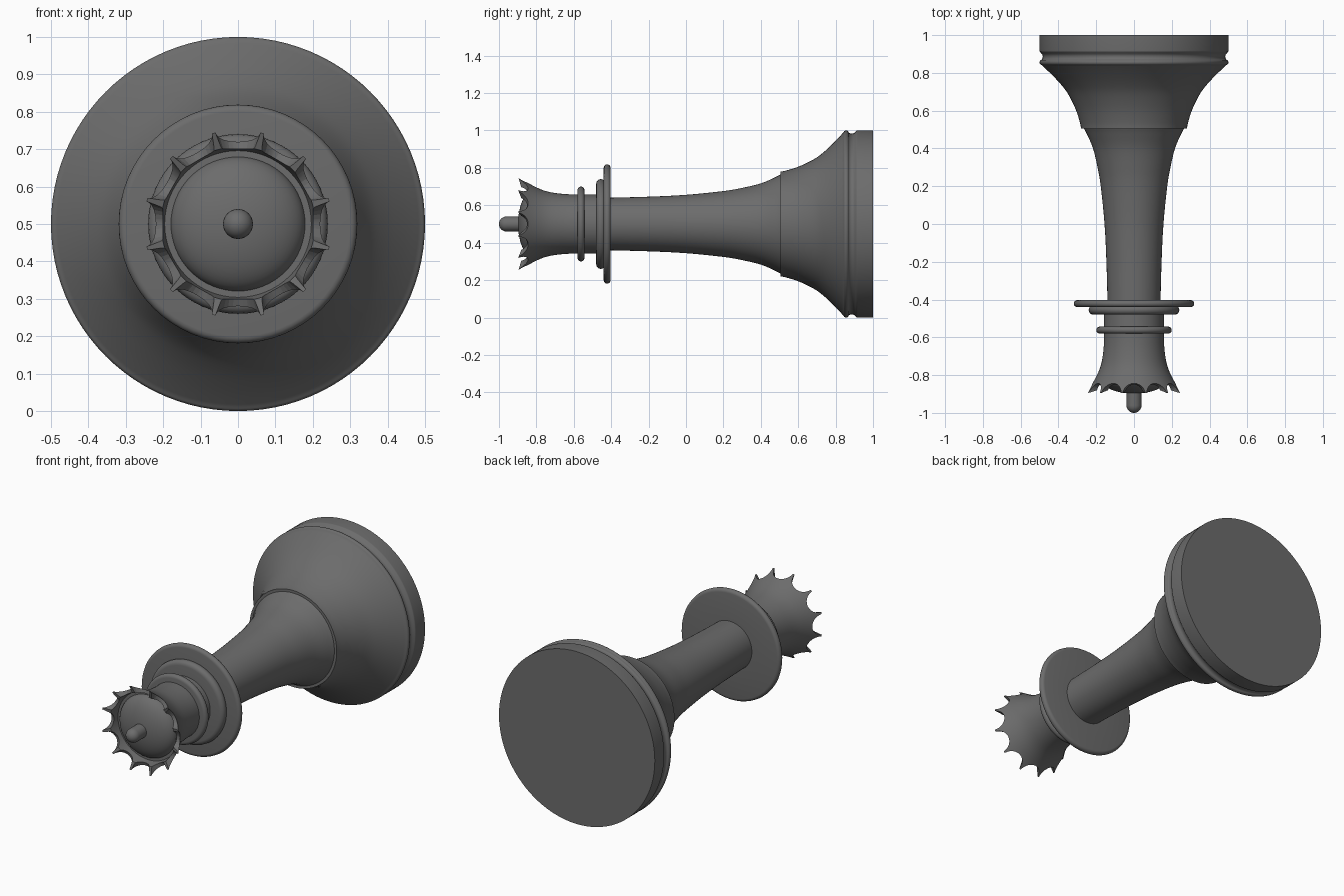
import bpy, bmesh
from math import sin, cos, pi, radians
from mathutils import Matrix, Vector

if "Cube" in bpy.data.objects:
    bpy.data.objects.remove(bpy.data.objects["Cube"])

AXIS_Z = 0.5   # the piece lies along y with its axis at this height

# Dark grey finish
dark = bpy.data.materials.new("dark_grey")
dark.diffuse_color = (0.15, 0.15, 0.15, 1)
dark.use_nodes = True
dark.node_tree.nodes["Principled BSDF"].inputs["Base Color"].default_value = dark.diffuse_color


def curve(pts, steps=4):
    """Smooth Catmull-Rom run through (radius, y) points."""
    p = [Vector(q) for q in [pts[0], *pts, pts[-1]]]
    out = []
    for a, b, c, d in zip(p, p[1:], p[2:], p[3:]):
        for i in range(steps):
            t = i / steps
            out.append(tuple(0.5 * (2 * b + (c - a) * t + (2 * a - 5 * b + 4 * c - d) * t * t
                                    + (3 * b - a - 3 * c + d) * t ** 3)))
    return out + [tuple(pts[-1])]


def arc(r, y, rr, ry, a0, a1, n=8):
    """Elliptical arc in the (radius, y) plane."""
    angles = [radians(a0 + (a1 - a0) * i / n) for i in range(n + 1)]
    return [(r + rr * cos(a), y + ry * sin(a)) for a in angles]


def shade(ob):
    bpy.ops.object.select_all(action='DESELECT')
    bpy.context.view_layer.objects.active = ob
    ob.select_set(True)
    bpy.ops.object.shade_smooth_by_angle(angle=radians(40))


def lathe(name, profile, n=64):
    """Closed solid turned around the y axis; both ends are capped."""
    bm = bmesh.new()
    rings = [[bm.verts.new((r * cos(2 * pi * i / n), y, AXIS_Z + r * sin(2 * pi * i / n)))
              for i in range(n)] for r, y in profile]
    for a, b in zip(rings, rings[1:]):
        for i in range(n):
            j = (i + 1) % n
            bm.faces.new((a[i], a[j], b[j], b[i]))
    bm.faces.new(rings[0])
    bm.faces.new(rings[-1])
    bmesh.ops.recalc_face_normals(bm, faces=bm.faces)
    me = bpy.data.meshes.new(name)
    bm.to_mesh(me)
    bm.free()
    me.materials.append(dark)
    ob = bpy.data.objects.new(name, me)
    bpy.context.collection.objects.link(ob)
    shade(ob)
    return ob


def disc(name, r, y0, y1, n=64):
    """Flat disc with a rounded rim."""
    h = (y1 - y0) / 2
    rim = arc(r - h, (y0 + y1) / 2, h, h, 90, -90)
    lathe(name, [(0.1, y1), *rim, (0.1, y0)], n)


# Base: foot, groove, bead and flared skirt
lathe("base", [(0.5, 1.0)] + arc(0.492, 0.918, 0.008, 0.01, 0, -60, 3)
      + arc(0.499, 0.886, 0.016, 0.02, 120, 240, 6)
      + arc(0.488, 0.856, 0.012, 0.014, 60, -60, 6)
      + curve([(0.49, 0.842), (0.445, 0.8), (0.392, 0.745), (0.35, 0.69),
               (0.31, 0.61), (0.287, 0.54), (0.28, 0.505)]), 96)

# Tapered stem
lathe("stem", [(0.265, 0.55)] + curve([(0.265, 0.505), (0.249, 0.475), (0.217, 0.4), (0.193, 0.3),
                                       (0.176, 0.2), (0.156, 0.0), (0.146, -0.2), (0.14, -0.42)]))

# Collar discs
disc("wide_collar", 0.319, -0.44, -0.403)
disc("middle_collar", 0.24, -0.48, -0.43)
disc("neck_ring", 0.2, -0.58, -0.543)

# Flared crown with a hollow rim
crown = lathe("crown", curve([(0.158, -0.43), (0.158, -0.58), (0.162, -0.67), (0.176, -0.75),
                              (0.206, -0.82), (0.252, -0.895)])
              + [(0.206, -0.88), (0.196, -0.82)], 96)

# Twelve scallops cut from the rim
bm = bmesh.new()
for k in range(12):
    m = (Matrix.Translation((0, -0.896, AXIS_Z)) @ Matrix.Rotation(k * pi / 6, 4, 'Y')
         @ Matrix.Translation((0, 0, 0.24)))
    bmesh.ops.create_cone(bm, cap_ends=True, segments=24, radius1=0.039, radius2=0.079,
                          depth=0.12, matrix=m)
me = bpy.data.meshes.new("scallop_cutter")
bm.to_mesh(me)
bm.free()
me.materials.append(dark)
cutter = bpy.data.objects.new("scallop_cutter", me)
bpy.context.collection.objects.link(cutter)
cutter.hide_render = True
cut = crown.modifiers.new("scallops", 'BOOLEAN')
cut.operation, cut.solver, cut.object = 'DIFFERENCE', 'EXACT', cutter
cut.use_self = True
bpy.context.view_layer.objects.active = crown
bpy.ops.object.modifier_apply(modifier=cut.name)
bpy.data.objects.remove(cutter)
shade(crown)

# Dome inside the crown and the finial pin
lathe("dome", [(0.18, -0.78)] + arc(0, -0.815, 0.18, 0.083, 0, -89, 12))
lathe("finial", [(0.04, -0.85)] + arc(0, -0.96, 0.04, 0.04, 0, -89, 8), 32)
